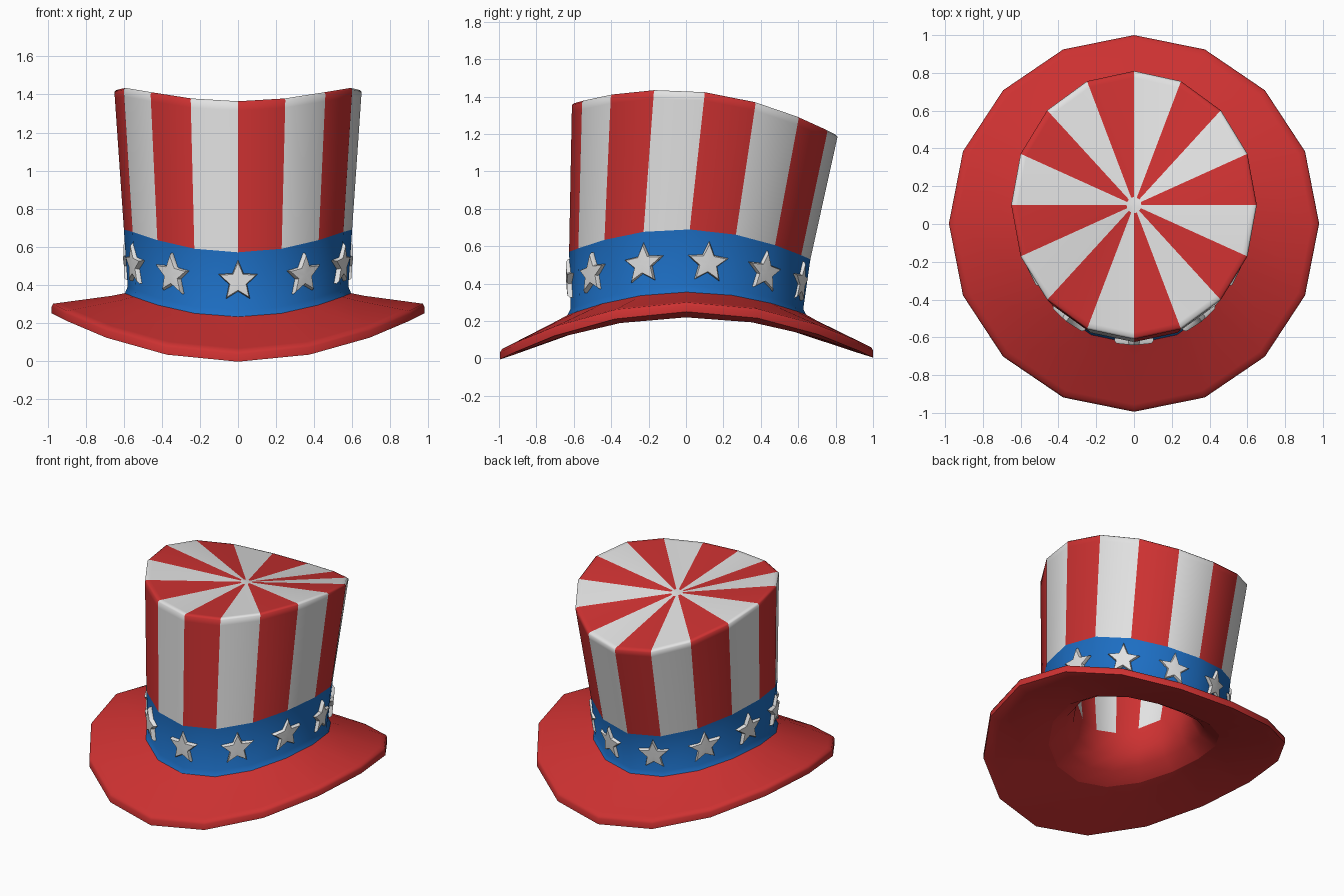
import bpy, bmesh, math
from mathutils import Vector

if "Cube" in bpy.data.objects:
    bpy.data.objects.remove(bpy.data.objects["Cube"])

N = 16  # sides of the hat


def material(name, rgb):
    m = bpy.data.materials.new(name)
    m.diffuse_color = (*rgb, 1)
    m.use_nodes = True
    m.node_tree.nodes["Principled BSDF"].inputs["Base Color"].default_value = m.diffuse_color
    return m


RED = material("red", (0.61, 0.031, 0.031))
WHITE = material("white", (0.76, 0.76, 0.76))
BLUE = material("blue", (0.012, 0.155, 0.54))


def ring_point(ring, a):
    """Point on a saddle-bent ellipse; a runs clockwise from the back."""
    cy, rx, ry, z0, z1, z2 = ring
    t = math.cos(a)
    return Vector((rx * math.sin(a), cy + ry * t, z0 + z1 * t + z2 * t * t))


def mix(p, q, f):
    return tuple(a + (b - a) * f for a, b in zip(p, q))


def finish(bm, name, mats, angle):
    me = bpy.data.meshes.new(name)
    bm.to_mesh(me)
    bm.free()
    for m in mats:
        me.materials.append(m)
    ob = bpy.data.objects.new(name, me)
    bpy.context.collection.objects.link(ob)
    bpy.context.view_layer.objects.active = ob
    ob.select_set(True)
    bpy.ops.object.shade_smooth_by_angle(angle=math.radians(angle))
    ob.select_set(False)
    return ob


def loft(name, rings, mats, rule, angle=32):
    """Skin a list of rings; rule(row, column) picks the colour."""
    bm = bmesh.new()
    vs = [[bm.verts.new(ring_point(r, 2 * math.pi * k / N)) for k in range(N)]
          for r in rings]
    for i in range(len(rings) - 1):
        for k in range(N):
            j = (k + 1) % N
            f = bm.faces.new((vs[i][k], vs[i][j], vs[i + 1][j], vs[i + 1][k]))
            f.material_index = rule(i, k)
    bmesh.ops.remove_doubles(bm, verts=bm.verts, dist=1e-5)
    return finish(bm, name, mats, angle)


def cap_ring(s, dz=0.0):
    """Ring of the dished top: straight lines from a low centre to the bent edge."""
    return (0.1, 0.65 * s, 0.71 * s, 1.33 + 0.095 * s + dz, -0.085 * s, -0.145 * s)


BAND_TOP = (0.02, 0.60, 0.645, 0.69, -0.02, -0.14)
BAND_LOW = (0.005, 0.58, 0.622, 0.39, 0.0, -0.125)
BAND_END = (0.003, 0.595, 0.638, 0.355, 0.002, -0.122)


def stripe(k):
    return 0 if k % 2 else 1


# Crown: striped top and wall
EDGE = cap_ring(1, -0.01)
loft("crown", [cap_ring(0), cap_ring(0.06), cap_ring(0.95), cap_ring(0.985),
               EDGE, mix(EDGE, BAND_TOP, 0.05), BAND_TOP],
     [RED, WHITE], lambda i, k: 1 if i == 0 else stripe(k), 60)

# Hat band
loft("hat_band", [BAND_TOP, BAND_LOW, BAND_END], [BLUE], lambda i, k: 0, 50)

# Brim: upper side, rim and underside
OPENING = (0.0, 0.55, 0.57, 0.27, 0.0, -0.125)
BRIM_IN = (0.0, 0.66, 0.70, 0.342, 0.003, -0.143)
BRIM_TOP = (0.003, 0.972, 0.987, 0.30, 0.005, -0.245)
loft("brim", [BAND_END, BRIM_IN, mix(BRIM_IN, BRIM_TOP, 0.9), BRIM_TOP,
              (0.003, 0.98, 0.997, 0.285, 0.005, -0.246),
              (0.003, 0.98, 0.997, 0.25, 0.005, -0.25),
              (0.0, 0.91, 0.92, 0.22, 0.005, -0.195),
              OPENING],
     [RED], lambda i, k: 0, 60)

# Lining: plain red neck below, striped above, closed under the top
loft("lining", [OPENING,
                (0.0, 0.45, 0.47, 0.33, 0.0, -0.12),
                (0.0, 0.39, 0.41, 0.42, 0.0, -0.12),
                (0.01, 0.37, 0.39, 0.56, -0.01, -0.12),
                cap_ring(0.76, -0.04), cap_ring(0, -0.04)],
     [RED, WHITE], lambda i, k: 0 if i < 3 else stripe(k), 60)

# Stars around the band, wrapped onto its curve
MID = (0.008, 0.584, 0.627, 0.517, -0.01, -0.11)


def star(name, a):
    def on_wall(r, b, depth):
        at = a - r * math.cos(b) / 0.62
        up = (ring_point(BAND_TOP, at) - ring_point(BAND_LOW, at)).normalized()
        side = ring_point(MID, at - 0.05) - ring_point(MID, at + 0.05)
        out = side.cross(up).normalized()
        return ring_point(MID, at) + up * r * math.sin(b) + out * depth

    bm = bmesh.new()
    layers = []
    for depth, s in ((-0.03, 1.0), (0.008, 1.0), (0.02, 0.88)):
        layers.append([bm.verts.new(on_wall((0.052 if i % 2 else 0.114) * s,
                                            math.pi / 2 + i * math.pi / 5, depth))
                       for i in range(10)])
    front = bm.verts.new(on_wall(0, 0, 0.022))
    for i in range(10):
        j = (i + 1) % 10
        for lo, hi in zip(layers, layers[1:]):
            bm.faces.new((lo[i], lo[j], hi[j], hi[i]))
        bm.faces.new((layers[-1][i], layers[-1][j], front))
    bm.faces.new(layers[0][::-1])
    bmesh.ops.recalc_face_normals(bm, faces=bm.faces)
    return finish(bm, name, [WHITE], 50)


star("star_front", math.pi)
for n, deg in enumerate((36, 68, 100, 131, 163), 1):
    for label, s in (("right", -1), ("left", 1)):
        star(f"star_{label}_{n}", math.pi + s * math.radians(deg))
